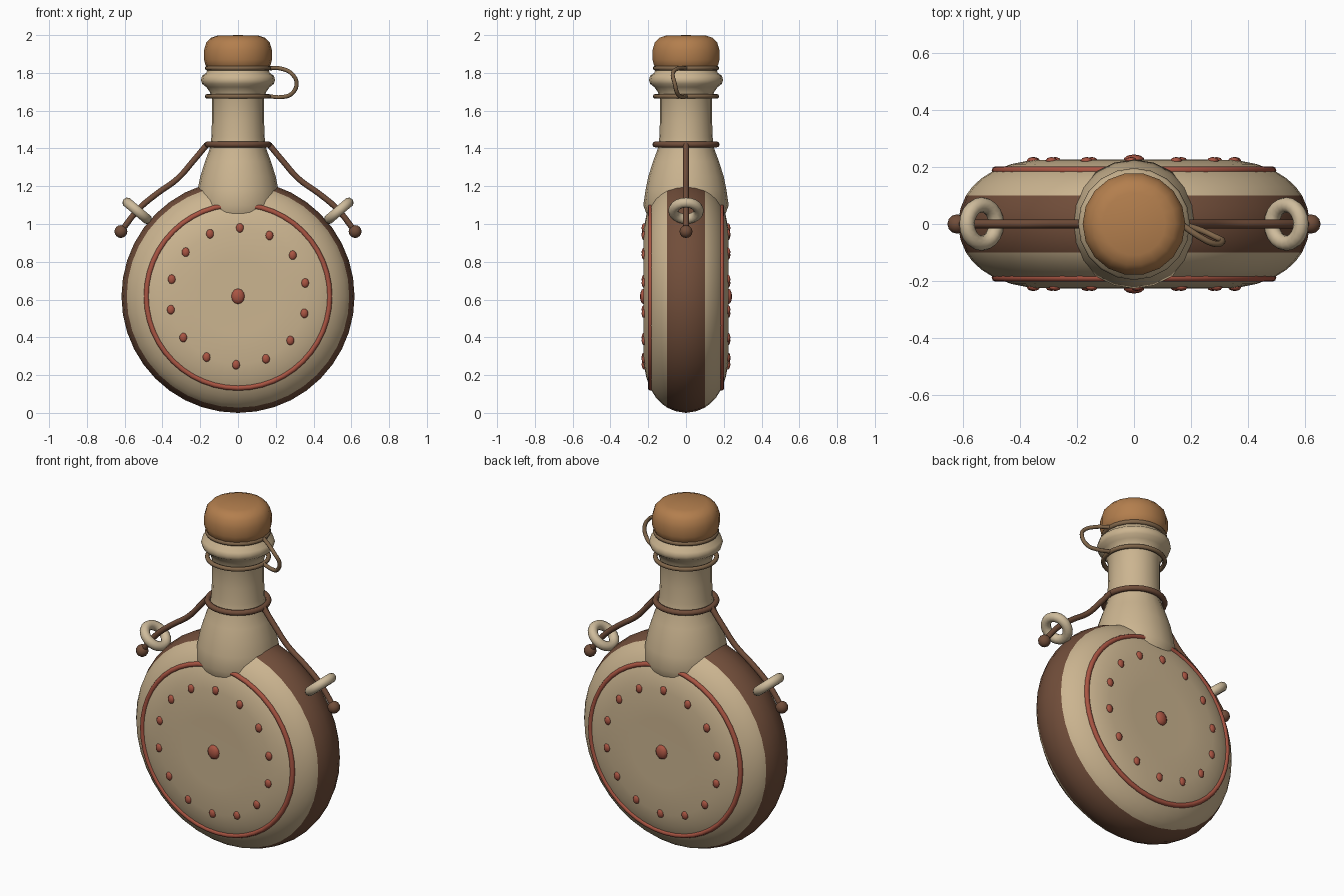
import bpy, bmesh, math
from mathutils import Vector, Matrix

if "Cube" in bpy.data.objects:
    bpy.data.objects.remove(bpy.data.objects["Cube"])

def material(name, rgb):
    m = bpy.data.materials.new(name)
    m.diffuse_color = (*rgb, 1)
    m.use_nodes = True
    m.node_tree.nodes["Principled BSDF"].inputs["Base Color"].default_value = m.diffuse_color
    return m

TAN = material("tan_leather", (0.60, 0.46, 0.28))
BROWN = material("brown_leather", (0.165, 0.075, 0.042))
RED = material("red_trim", (0.40, 0.09, 0.055))
CORK = material("cork", (0.45, 0.21, 0.075))
THREAD = material("thread", (0.22, 0.135, 0.07))
BONE = material("bone", (0.62, 0.50, 0.33))

def finish(bm, name, mats, matrix=None, angle=50):
    if matrix:
        bm.transform(matrix)
    bmesh.ops.remove_doubles(bm, verts=bm.verts, dist=1e-5)
    bmesh.ops.recalc_face_normals(bm, faces=bm.faces)
    me = bpy.data.meshes.new(name)
    bm.to_mesh(me)
    bm.free()
    for m in mats:
        me.materials.append(m)
    ob = bpy.data.objects.new(name, me)
    bpy.context.collection.objects.link(ob)
    bpy.ops.object.select_all(action='DESELECT')
    ob.select_set(True)
    bpy.context.view_layer.objects.active = ob
    bpy.ops.object.shade_smooth_by_angle(angle=math.radians(angle))
    return ob

def lathe(name, profile, n, mats, matrix=None, pick=lambda h: 0, angle=50):
    """Revolve (radius, height) points around z; pick(height) chooses the material."""
    bm = bmesh.new()
    rings = [[bm.verts.new((r * math.cos(2 * math.pi * i / n), r * math.sin(2 * math.pi * i / n), h))
              for i in range(n)] if r > 0 else [bm.verts.new((0, 0, h))] for r, h in profile]
    for a, b, pa, pb in zip(rings, rings[1:], profile, profile[1:]):
        for i in range(n):
            j = (i + 1) % n
            vs = [a[i % len(a)], a[j % len(a)], b[j % len(b)], b[i % len(b)]]
            f = bm.faces.new(list(dict.fromkeys(vs)))
            f.material_index = pick((pa[1] + pb[1]) / 2)
    return finish(bm, name, mats, matrix, angle)

def torus(name, R, r, mat, matrix, n=32, m=8):
    prof = [(R + r * math.cos(2 * math.pi * k / m), r * math.sin(2 * math.pi * k / m)) for k in range(m + 1)]
    return lathe(name, prof, n, [mat], matrix, angle=80)

def cord(name, pts, r, mat):
    """Smooth round cord through the points."""
    cu = bpy.data.curves.new(name, 'CURVE')
    cu.dimensions = '3D'
    cu.bevel_depth, cu.bevel_resolution, cu.resolution_u = r, 2, 5
    cu.use_fill_caps = True
    sp = cu.splines.new('BEZIER')
    sp.bezier_points.add(len(pts) - 1)
    for bp, p in zip(sp.bezier_points, pts):
        bp.co = p
        bp.handle_left_type = bp.handle_right_type = 'AUTO'
    cu.materials.append(mat)
    ob = bpy.data.objects.new(name, cu)
    bpy.context.collection.objects.link(ob)

def bead(name, loc, scale, mat, u=10, v=6):
    bm = bmesh.new()
    bmesh.ops.create_uvsphere(bm, u_segments=u, v_segments=v, radius=1)
    finish(bm, name, [mat], Matrix.Translation(loc) @ Matrix.Diagonal((*scale, 1)), 80)

# round flask body with a brown band around the rim
CZ = 0.617
to_body = Matrix.Translation((0, 0, CZ)) @ Matrix.Rotation(math.pi / 2, 4, 'X')
half = [(0, 0.222), (0.2, 0.226), (0.36, 0.224), (0.43, 0.21), (0.49, 0.188), (0.535, 0.16),
        (0.567, 0.13), (0.589, 0.1), (0.608, 0.055), (0.617, 0)]
body = half + [(r, -h) for r, h in half[-2::-1]]
lathe("flask_body", body, 40, [TAN, BROWN], to_body, lambda h: int(abs(h) < 0.1))

# red piping and studs on both faces
for side, label in ((-1, "front"), (1, "back")):
    torus(label + "_piping", 0.485, 0.014, RED, Matrix.Translation((0, side * 0.188, CZ)) @
          Matrix.Rotation(math.pi / 2, 4, 'X'), 48)
    bead(label + "_center_stud", (0, side * 0.224, CZ), (0.037, 0.02, 0.041), RED)
    for i in range(14):
        a = math.radians(88.4) - i * 2 * math.pi / 14
        bead(f"{label}_stud_{i + 1}", (-side * 0.362 * math.cos(a), side * 0.222, CZ + 0.362 * math.sin(a)),
             (0.021, 0.013, 0.025), RED, 8, 6)

# neck with flared shoulder and rolled lip
lathe("neck", [(0, 1.055), (0.21, 1.055), (0.226, 1.1), (0.214, 1.18), (0.2, 1.25), (0.175, 1.33),
               (0.149, 1.4), (0.141, 1.46), (0.138, 1.55), (0.138, 1.66), (0.15, 1.7), (0.168, 1.725),
               (0.19, 1.742), (0.196, 1.762), (0.19, 1.785), (0.168, 1.8), (0.155, 1.84), (0, 1.84)],
      20, [TAN])

# cork stopper
lathe("cork_stopper", [(0, 1.82), (0.155, 1.82), (0.172, 1.84), (0.18, 1.87), (0.18, 1.92), (0.168, 1.96),
                       (0.145, 1.985), (0.11, 1.997), (0, 2.0)], 18, [CORK])

# tether threads around the neck, joined by a loop
for name, z in (("upper_thread", 1.825), ("lower_thread", 1.676)):
    torus(name, 0.163, 0.0125, THREAD, Matrix.Translation((0, 0, z)))
cord("thread_loop", [(0.165, 0, 1.825), (0.23, -0.045, 1.822), (0.285, -0.07, 1.795), (0.31, -0.06, 1.745),
                     (0.285, -0.045, 1.69), (0.23, -0.02, 1.672), (0.165, 0, 1.676)], 0.011, THREAD)

# carrying cord: collar, two hanging ends with knots, and bone eyelets
torus("cord_collar", 0.162, 0.016, BROWN, Matrix.Translation((0, 0, 1.421)))
for s, label in ((-1, "left"), (1, "right")):
    cord(label + "_cord", [(s * x, 0, z) for x, z in ((0.165, 1.42), (0.24, 1.33), (0.32, 1.24), (0.43, 1.16),
                                                     (0.525, 1.08), (0.62, 0.96))], 0.0155, BROWN)
    bead(label + "_knot", (s * 0.62, 0, 0.96), (0.034, 0.034, 0.034), BROWN, 12, 8)
    axis = Vector((-s * 0.645, 0, 0.765))
    torus(label + "_eyelet", 0.067, 0.027, BONE, Matrix.Translation((s * 0.534, 0, 1.07)) @
          axis.to_track_quat('Z', 'Y').to_matrix().to_4x4(), 20, 10)
